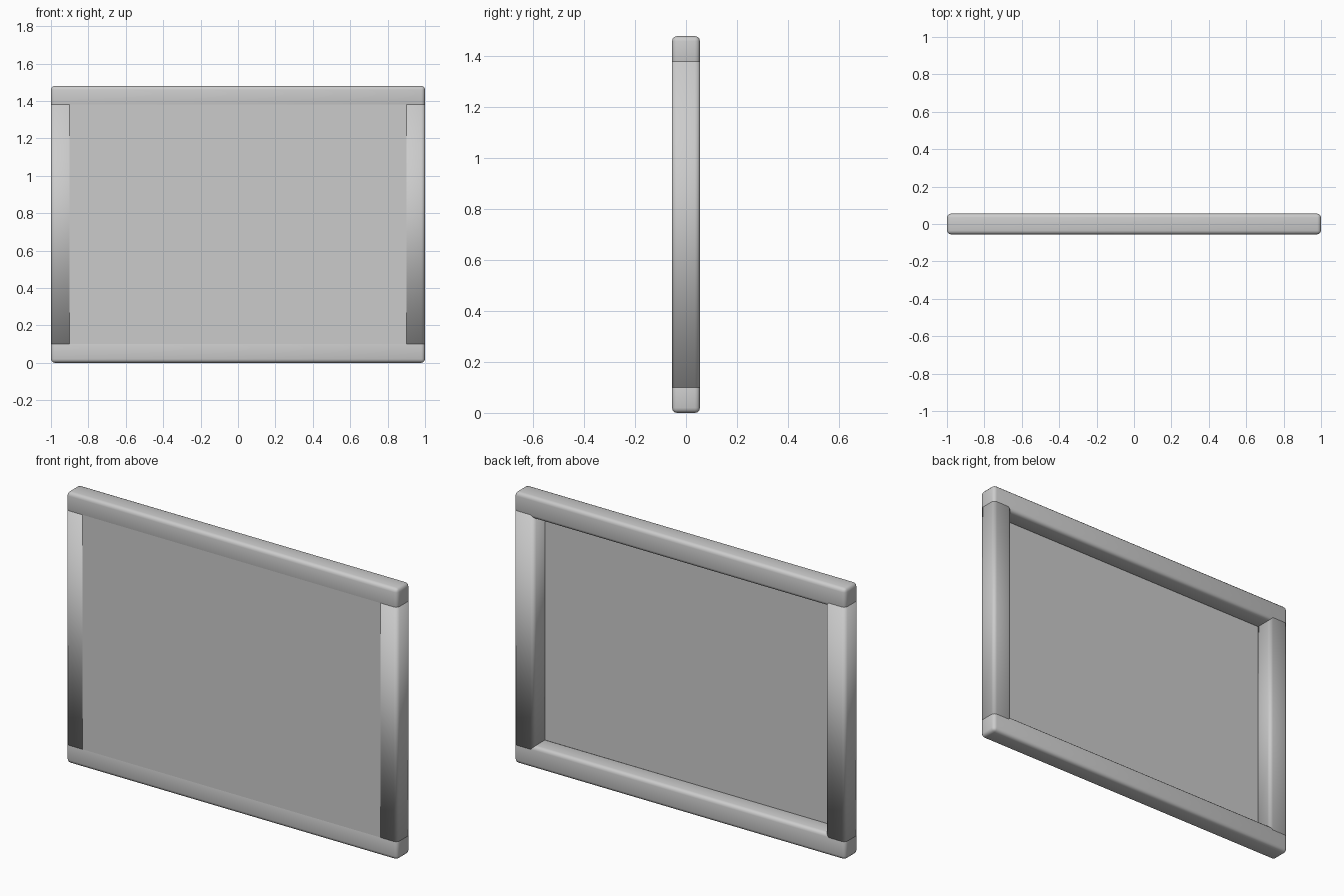
import bpy, bmesh

if "Cube" in bpy.data.objects:
    bpy.data.objects.remove(bpy.data.objects["Cube"])

W, D, H = 2.0, 0.11, 1.48   # overall width, depth, height
B, R = 0.12, 0.02           # bar width, edge rounding

grey = bpy.data.materials.new("plain_grey")
grey.diffuse_color = (0.6, 0.6, 0.6, 1)
grey.use_nodes = True
grey.node_tree.nodes["Principled BSDF"].inputs["Base Color"].default_value = grey.diffuse_color


def box(name, size, centre, rounding=None, smooth=True):
    """Box with edges rounded where the rule rounding(edge) holds."""
    bm = bmesh.new()
    bmesh.ops.create_cube(bm, size=1)
    bmesh.ops.scale(bm, vec=size, verts=bm.verts)
    if rounding:
        edges = [e for e in bm.edges if rounding(e)]
        bmesh.ops.bevel(bm, geom=edges, offset=R, segments=3, profile=0.5,
                        affect='EDGES')
    bmesh.ops.recalc_face_normals(bm, faces=bm.faces)
    for f in bm.faces:
        f.smooth = smooth
    mesh = bpy.data.meshes.new(name)
    bm.to_mesh(mesh)
    bm.free()
    mesh.materials.append(grey)
    ob = bpy.data.objects.new(name, mesh)
    ob.location = centre
    bpy.context.collection.objects.link(ob)
    return ob


def is_vertical(e):
    a, b = e.verts
    return abs(a.co.z - b.co.z) > 0.5


# Full-width rails, rounded on every edge
for name, z in (("bottom_rail", B / 2), ("top_rail", H - B / 2)):
    box(name, (W, D, B), (0, 0, z), lambda e: True)

# Side stiles, rounded along their length and tucked into the rail edges
for name, side in (("left_stile", -1), ("right_stile", 1)):
    box(name, (B, D, H - 2 * B + 2 * R), (side * (W - B) / 2, 0, H / 2), is_vertical)

# Thin panel flush with the front of the frame
T = 0.01
box("front_panel", (W - 2 * B + 2 * R, T, H - 2 * B + 2 * R),
    (0, -D / 2 + T / 2, H / 2), smooth=False)
